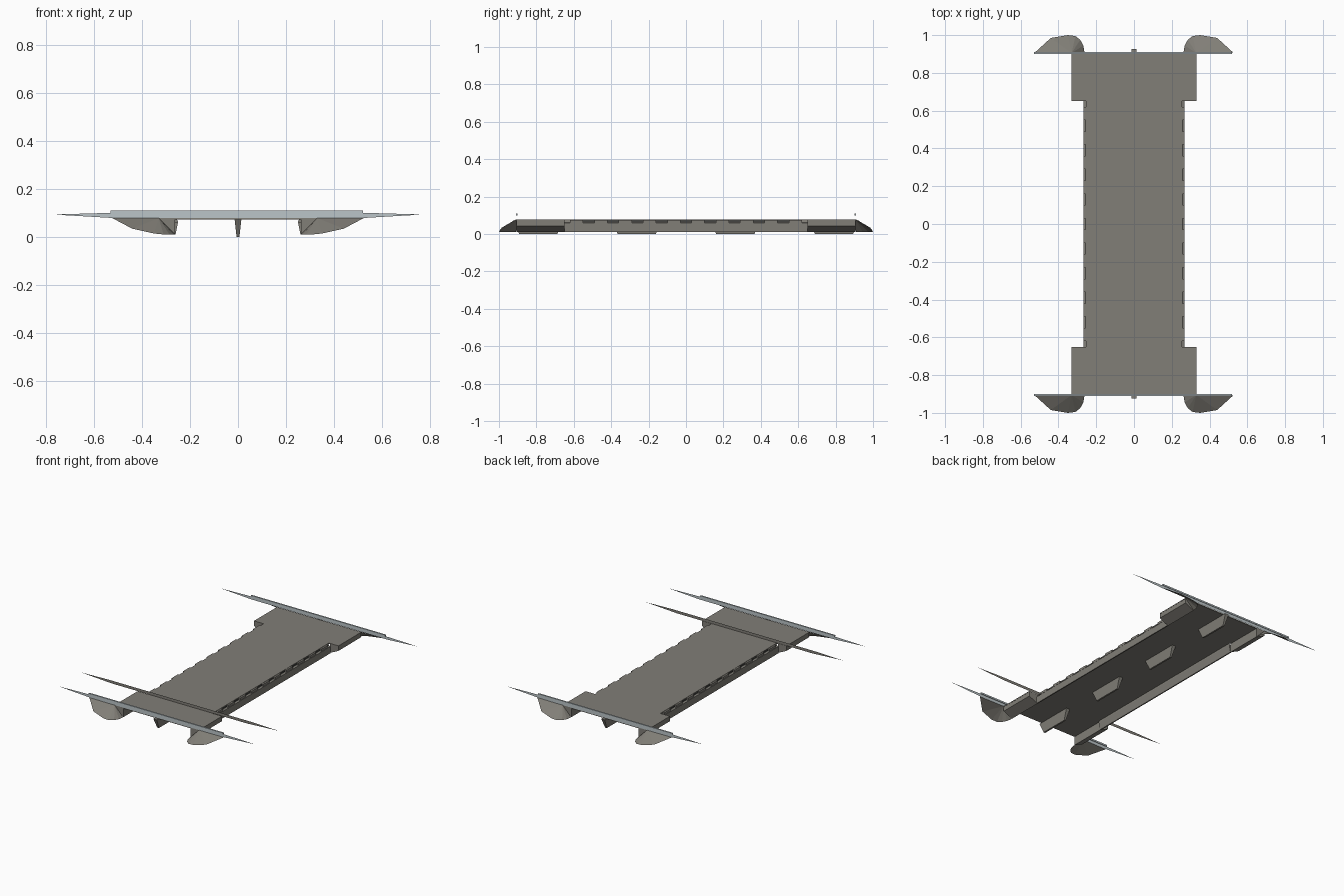
import bpy

if "Cube" in bpy.data.objects:
    bpy.data.objects.remove(bpy.data.objects["Cube"])


def material(name, rgb):
    m = bpy.data.materials.new(name)
    m.diffuse_color = (*rgb, 1)
    m.use_nodes = True
    m.node_tree.nodes["Principled BSDF"].inputs["Base Color"].default_value = m.diffuse_color
    return m


CONCRETE = material("warm grey concrete", (0.22, 0.21, 0.185))
RAIL = material("pale blue grey", (0.50, 0.56, 0.58))
SHADOW = material("dark slot grey", (0.06, 0.06, 0.055))


def mesh(name, verts, faces, mat):
    me = bpy.data.meshes.new(name)
    me.from_pydata(verts, [], faces)
    me.materials.append(mat)
    me.update()
    ob = bpy.data.objects.new(name, me)
    bpy.context.collection.objects.link(ob)
    return ob


def prism(name, ring_a, ring_b, mat, caps=True):
    """Join two matching rings of points with side faces."""
    n = len(ring_a)
    faces = [(i, (i + 1) % n, n + (i + 1) % n, n + i) for i in range(n)]
    if caps:
        faces += [tuple(reversed(range(n))), tuple(range(n, 2 * n))]
    return mesh(name, list(ring_a) + list(ring_b), faces, mat)


def box(name, x, y, z, mat):
    def ring(h):
        return [(x[0], y[0], h), (x[1], y[0], h), (x[1], y[1], h), (x[0], y[1], h)]
    return prism(name, ring(z[0]), ring(z[1]), mat)


# deck: thin slab, wider at both ends
DECK = (0.072, 0.078)
plan = [(0.33, -0.905), (0.33, -0.65), (0.255, -0.65),
        (0.255, 0.65), (0.33, 0.65), (0.33, 0.905)]
plan += [(-x, y) for x, y in reversed(plan)]
prism("deck", [(x, y, DECK[0]) for x, y in plan],
      [(x, y, DECK[1]) for x, y in plan], CONCRETE)

for sx in (1, -1):
    side = "right" if sx > 0 else "left"

    # side girder with a small ledge under the deck edge
    prof = [(0.252, 0.072), (0.255, 0.062), (0.268, 0.058),
            (0.268, 0.01), (0.260, 0.01), (0.250, 0.06)]
    prism(side + "_girder", [(sx * x, -0.65, z) for x, z in prof],
          [(sx * x, 0.65, z) for x, z in prof], CONCRETE)

    # row of brackets and dark slots along the deck edge
    for i in range(10):
        y = -0.585 + i * 0.13
        a, b = sorted((sx * 0.253, sx * 0.267))
        box(side + "_edge_bracket", (a, b), (y - 0.035, y + 0.035),
            (0.06, 0.076), CONCRETE)
        if i < 9:
            a, b = sorted((sx * 0.253, sx * 0.257))
            box(side + "_edge_slot", (a, b), (y + 0.035, y + 0.095),
                (0.064, 0.074), SHADOW)

    for sy in (1, -1):
        # abutment: upright side, underside sloping in to the girder foot
        prof = [(0.262, 0.074), (0.329, 0.074), (0.329, 0.042), (0.262, 0.01)]
        prism(side + "_abutment", [(sx * x, sy * 0.65, z) for x, z in prof],
              [(sx * x, sy * 0.905, z) for x, z in prof], CONCRETE)

        # fan-shaped embankment slope
        fan = [(0.33, 0.905, 0.078), (0.262, 0.908, 0.01), (0.268, 0.945, 0.01),
               (0.285, 0.975, 0.01), (0.31, 0.995, 0.01), (0.35, 1.0, 0.014),
               (0.44, 0.985, 0.034), (0.525, 0.908, 0.079)]
        mesh(side + "_embankment", [(sx * x, sy * y, z) for x, y, z in fan],
             [(0, i, i + 1) for i in range(1, 7)], CONCRETE)

# row of tapered piers under the centre line
for i in range(4):
    y = -0.79 + i * 0.527
    def ring(w, h, z):
        return [(-w, y - h, z), (w, y - h, z), (w, y + h, z), (-w, y + h, z)]
    prism("pier", ring(0.006, 0.102, 0), ring(0.014, 0.135, 0.073), CONCRETE)

# thin upright cross sheets with long pointed ends
edge = [(-0.77, 0.093), (-0.53, 0.079), (0.53, 0.079), (0.77, 0.093),
        (0.56, 0.099), (-0.56, 0.099)]
for name, y, mat in (("front_cross_sheet", -0.905, RAIL),
                     ("back_cross_sheet", 0.905, RAIL),
                     ("inner_cross_sheet", -0.65, CONCRETE)):
    mesh(name, [(x, y, z) for x, z in edge], [tuple(range(6))], mat)

# end sheets and their cap rails
for y in (-0.905, 0.905):
    s = 1 if y > 0 else -1
    mesh("end_board", [(-0.525, y + s * 0.002, 0.078), (0.52, y + s * 0.002, 0.078),
                       (0.52, y + s * 0.002, 0.1), (-0.525, y + s * 0.002, 0.1)],
         [(0, 1, 2, 3)], RAIL)
    box("cap_rail", (-0.53, 0.52), (y - 0.005, y + 0.005), (0.098, 0.109), RAIL)
